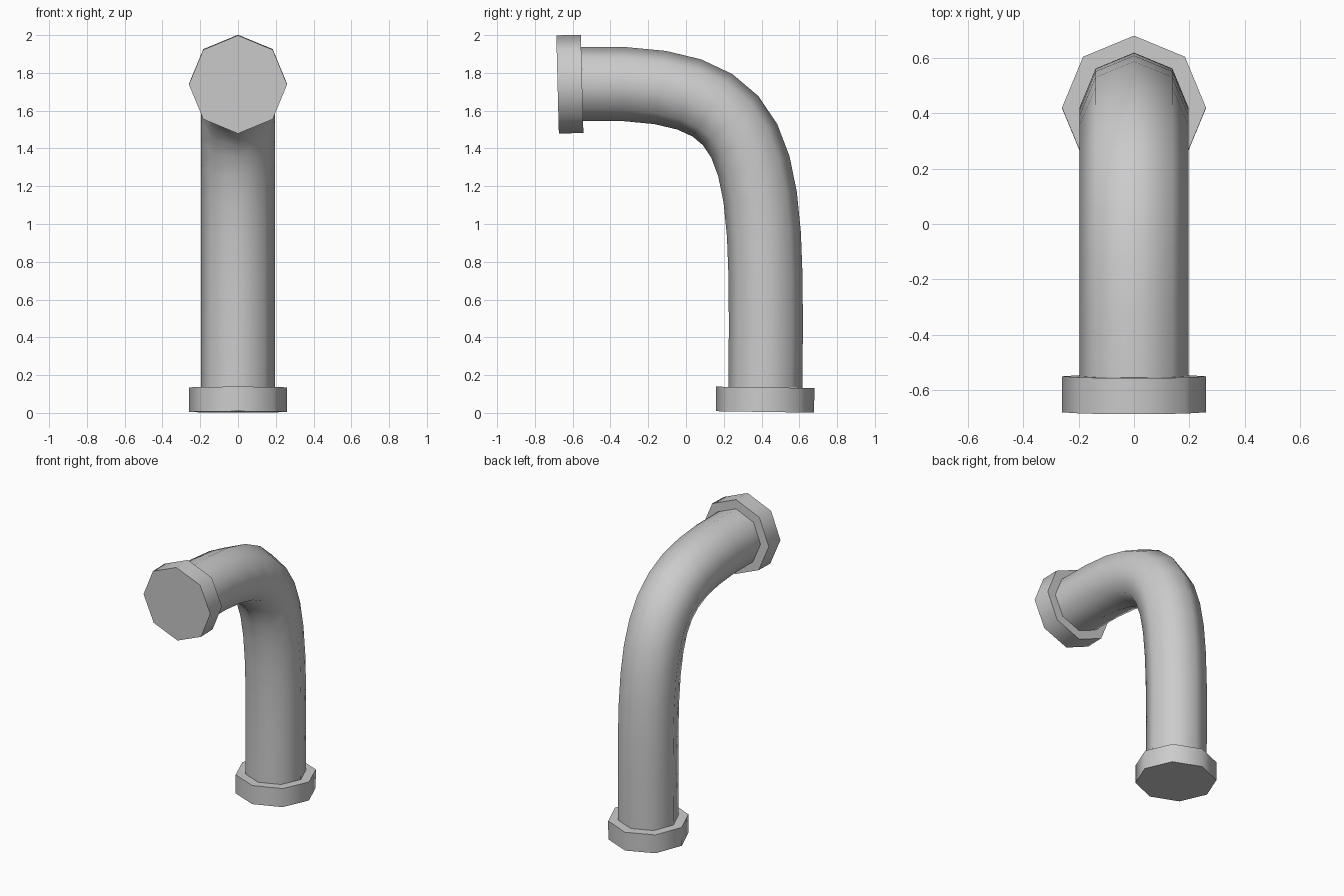
import bpy, bmesh, math
from mathutils import Vector

if "Cube" in bpy.data.objects:
    bpy.data.objects.remove(bpy.data.objects["Cube"])

SIDES = 8
X = Vector((1, 0, 0))


def sweep(name, path, tangents, radius):
    """Octagonal tube along a path lying in the YZ plane, capped at both ends."""
    bm = bmesh.new()
    rings = []
    for p, t in zip(path, tangents):
        up = t.normalized().cross(X)
        angles = [2 * math.pi * i / SIDES for i in range(SIDES)]
        rings.append([bm.verts.new(p + radius * (math.cos(a) * X + math.sin(a) * up))
                      for a in angles])
    for r0, r1 in zip(rings, rings[1:]):
        for i in range(SIDES):
            j = (i + 1) % SIDES
            bm.faces.new((r0[i], r0[j], r1[j], r1[i]))
    bm.faces.new(rings[0])
    bm.faces.new(rings[-1])
    bmesh.ops.recalc_face_normals(bm, faces=bm.faces)
    mesh = bpy.data.meshes.new(name)
    bm.to_mesh(mesh)
    bm.free()
    obj = bpy.data.objects.new(name, mesh)
    bpy.context.collection.objects.link(obj)
    bpy.ops.object.select_all(action='DESELECT')
    obj.select_set(True)
    bpy.context.view_layer.objects.active = obj
    bpy.ops.object.shade_smooth_by_angle(angle=math.radians(60))
    return obj


# Bezier centre line of the elbow
P0, P1, P2, P3 = (Vector((0, y, z)) for y, z in
                  ((-0.55, 1.742), (0.43, 1.766), (0.435, 1.45), (0.42, 0.135)))


def point(t):
    s = 1 - t
    return s**3 * P0 + 3 * s * s * t * P1 + 3 * s * t * t * P2 + t**3 * P3


def tangent(t):
    s = 1 - t
    return s * s * (P1 - P0) + 2 * s * t * (P2 - P1) + t * t * (P3 - P2)


# Bent pipe
steps = [i / 12 for i in range(13)]
sweep("pipe", [point(t) for t in steps], [tangent(t) for t in steps], 0.196)

# Flange at each end, square to a slightly tilted axis
for name, end, axis in (("upper_flange", P0, Vector((0, -1, -0.026))),
                        ("lower_flange", P3, Vector((0, -0.015, -1)))):
    axis.normalize()
    sweep(name, [end, end + axis * 0.13], [axis, axis], 0.26)
